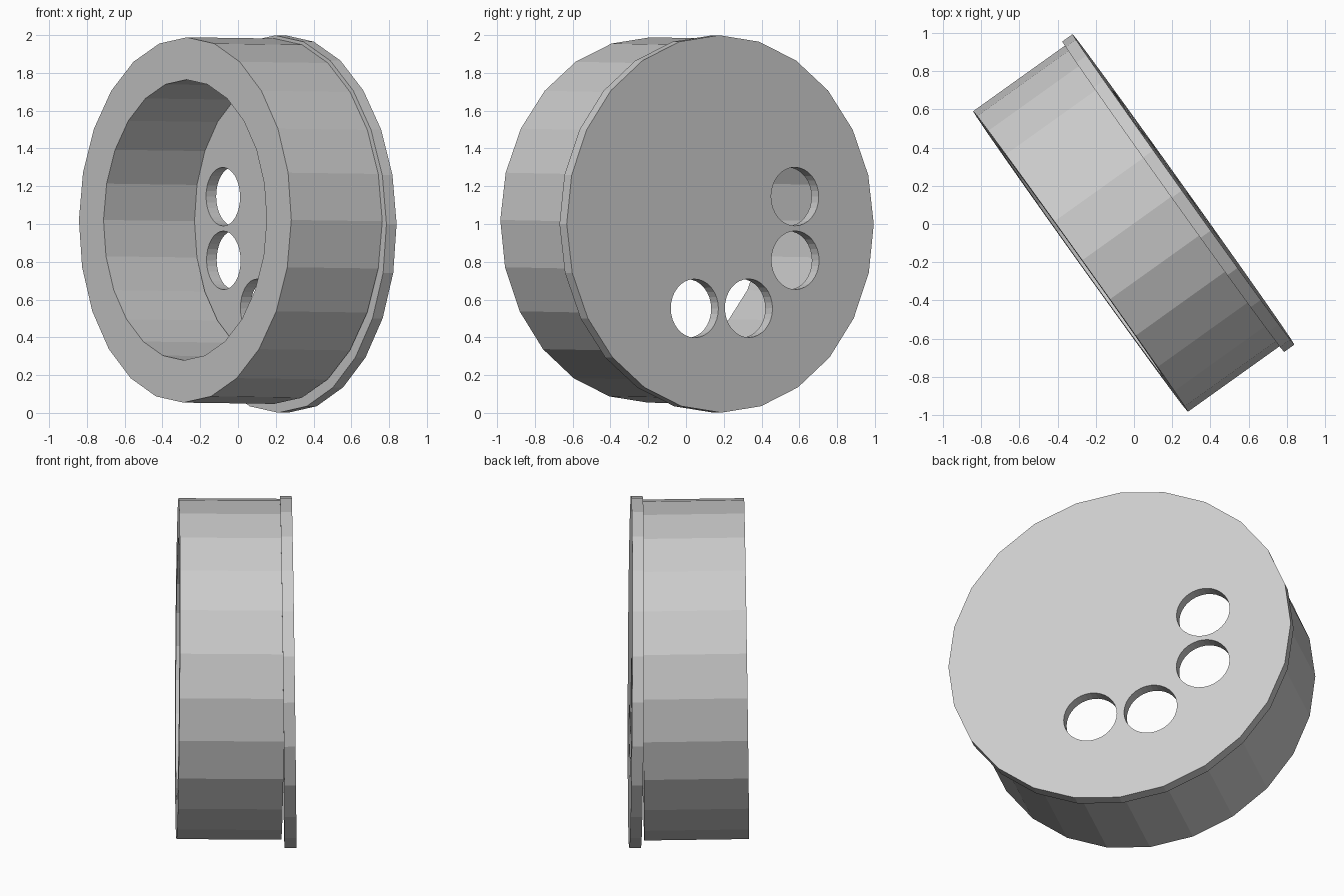
import bpy
from math import radians, sin, cos, pi
from mathutils import Matrix, Vector

if "Cube" in bpy.data.objects:
    bpy.data.objects.remove(bpy.data.objects["Cube"])

# Drum axis, turned about z; u is the horizontal direction across the disc
ANGLE = radians(35.55)
N = Vector((cos(ANGLE), sin(ANGLE), 0))
U = Vector((sin(ANGLE), -cos(ANGLE), 0))


def plate(name, circles, near, far, height, tilt):
    """Extrude an outline with holes; circles are (u, v, radius, sides)."""
    curve = bpy.data.curves.new(name, 'CURVE')
    curve.dimensions = '2D'
    curve.fill_mode = 'BOTH'
    curve.extrude = (far - near) / 2
    for cu, cv, r, sides in circles:
        spline = curve.splines.new('POLY')
        spline.points.add(sides - 1)
        for i, p in enumerate(spline.points):
            a = 2 * pi * i / sides
            p.co = (cu + r * cos(a), cv + r * sin(a), 0, 1)
        spline.use_cyclic_u = True
    obj = bpy.data.objects.new(name, curve)
    bpy.context.collection.objects.link(obj)
    frame = Matrix((U, Vector((0, 0, 1)), -N)).transposed().to_4x4()
    centre = N * (near + far) / 2 + Vector((0, 0, height))
    obj.matrix_world = (Matrix.Translation(centre) @ frame
                        @ Matrix.Rotation(radians(tilt), 4, 'X'))
    # Turn the filled outline into a flat-faced mesh
    bpy.ops.object.select_all(action='DESELECT')
    obj.select_set(True)
    bpy.context.view_layer.objects.active = obj
    bpy.ops.object.convert(target='MESH')
    obj = bpy.context.view_layer.objects.active
    for poly in obj.data.polygons:
        poly.use_smooth = False
    return obj


# Thick-walled drum ring
plate("drum_ring", [(-0.003, 0, 0.967, 24), (-0.003, 0, 0.743, 24)],
      -0.342, 0.25, 1.018, -0.65)

# Back plate with four round holes
holes = [(-0.484, 0.145), (-0.484, -0.192), (-0.179, -0.446), (0.173, -0.447)]
plate("back_plate",
      [(0.003, 0, 0.999, 24)] + [(u, v, 0.155, 32) for u, v in holes],
      0.25, 0.316, 1.0, 0.57)
